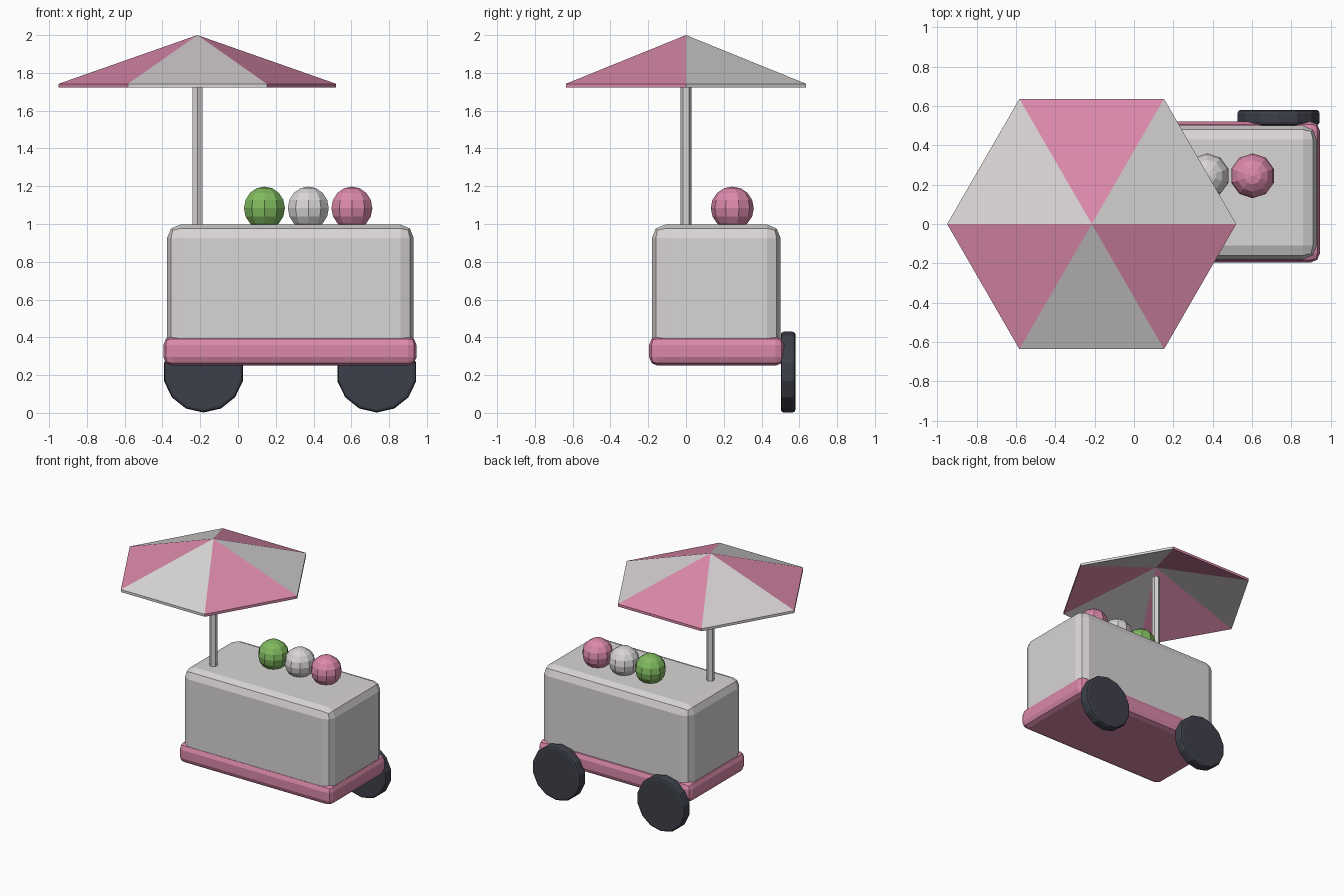
import bpy
import bmesh
from math import cos, sin, pi
from mathutils import Matrix, Vector

cube = bpy.data.objects.get("Cube")
if cube:
    bpy.data.objects.remove(cube, do_unlink=True)


def material(name, rgb):
    m = bpy.data.materials.new(name)
    m.use_nodes = True
    m.diffuse_color = (*rgb, 1)
    m.node_tree.nodes["Principled BSDF"].inputs["Base Color"].default_value = (*rgb, 1)
    return m


WHITE = material("warm white", (0.69, 0.66, 0.665))
PINK = material("pink", (0.71, 0.25, 0.405))
GREEN = material("green", (0.216, 0.485, 0.114))
DARK = material("dark rubber", (0.048, 0.051, 0.069))


def finish(name, bm, *mats, bevel=0, segments=2):
    """Turn a bmesh into a flat shaded object, optionally bevelled."""
    bmesh.ops.recalc_face_normals(bm, faces=bm.faces)
    mesh = bpy.data.meshes.new(name)
    bm.to_mesh(mesh)
    bm.free()
    obj = bpy.data.objects.new(name, mesh)
    bpy.context.collection.objects.link(obj)
    for m in mats:
        mesh.materials.append(m)
    if bevel:
        mod = obj.modifiers.new("rounded edges", "BEVEL")
        mod.width, mod.segments = bevel, segments
        mod.limit_method = "ANGLE"
        mod.angle_limit = pi / 4
    return obj


def box(name, low, high, mat, bevel):
    low, high = Vector(low), Vector(high)
    bm = bmesh.new()
    bmesh.ops.create_cube(bm, size=1, matrix=Matrix.Translation((low + high) / 2)
                          @ Matrix.Diagonal((*(high - low), 1)))
    return finish(name, bm, mat, bevel=bevel)


def cylinder(name, center, radius, depth, sides, mat, turn=0, bevel=0):
    bm = bmesh.new()
    bmesh.ops.create_cone(bm, cap_ends=True, segments=sides, radius1=radius,
                          radius2=radius, depth=depth,
                          matrix=Matrix.Translation(center) @ Matrix.Rotation(turn, 4, "X"))
    return finish(name, bm, mat, bevel=bevel)


# Cart body and base tray
box("cart_body", (-0.375, -0.18, 0.3), (0.93, 0.5, 0.997), WHITE, 0.07)
box("cart_base", (-0.395, -0.195, 0.25), (0.945, 0.52, 0.405), PINK, 0.045)

# Two wheels along the back
for name, x in (("right_wheel", -0.183), ("left_wheel", 0.735)):
    cylinder(name, (x, 0.541, 0.216), 0.214, 0.078, 14, DARK, turn=pi / 2, bevel=0.016)

# Scoops on the counter
for name, x, mat in (("green_scoop", 0.14, GREEN), ("white_scoop", 0.372, WHITE),
                     ("pink_scoop", 0.603, PINK)):
    bm = bmesh.new()
    bmesh.ops.create_uvsphere(bm, u_segments=10, v_segments=8, radius=0.114,
                              matrix=Matrix.Translation((x, 0.245, 1.084)))
    finish(name, bm, mat)

# Parasol pole
POLE_X = -0.215
cylinder("parasol_pole", (POLE_X, 0, 1.42), 0.03, 0.94, 6, WHITE)

# Hollow six panel canopy with alternating colours
bm = bmesh.new()


def rim(z):
    return [bm.verts.new((POLE_X + 0.735 * cos(i * pi / 3), 0.735 * sin(i * pi / 3), z))
            for i in range(6)]


top_rim, low_rim = rim(1.742), rim(1.722)
peak = bm.verts.new((POLE_X, 0, 2.0))
inner_peak = bm.verts.new((POLE_X, 0, 1.98))
for i in range(6):
    j = (i + 1) % 6
    for corners in ((top_rim[i], top_rim[j], peak),
                    (low_rim[j], low_rim[i], inner_peak),
                    (low_rim[i], low_rim[j], top_rim[j], top_rim[i])):
        bm.faces.new(corners).material_index = i % 2
finish("parasol_canopy", bm, WHITE, PINK)
